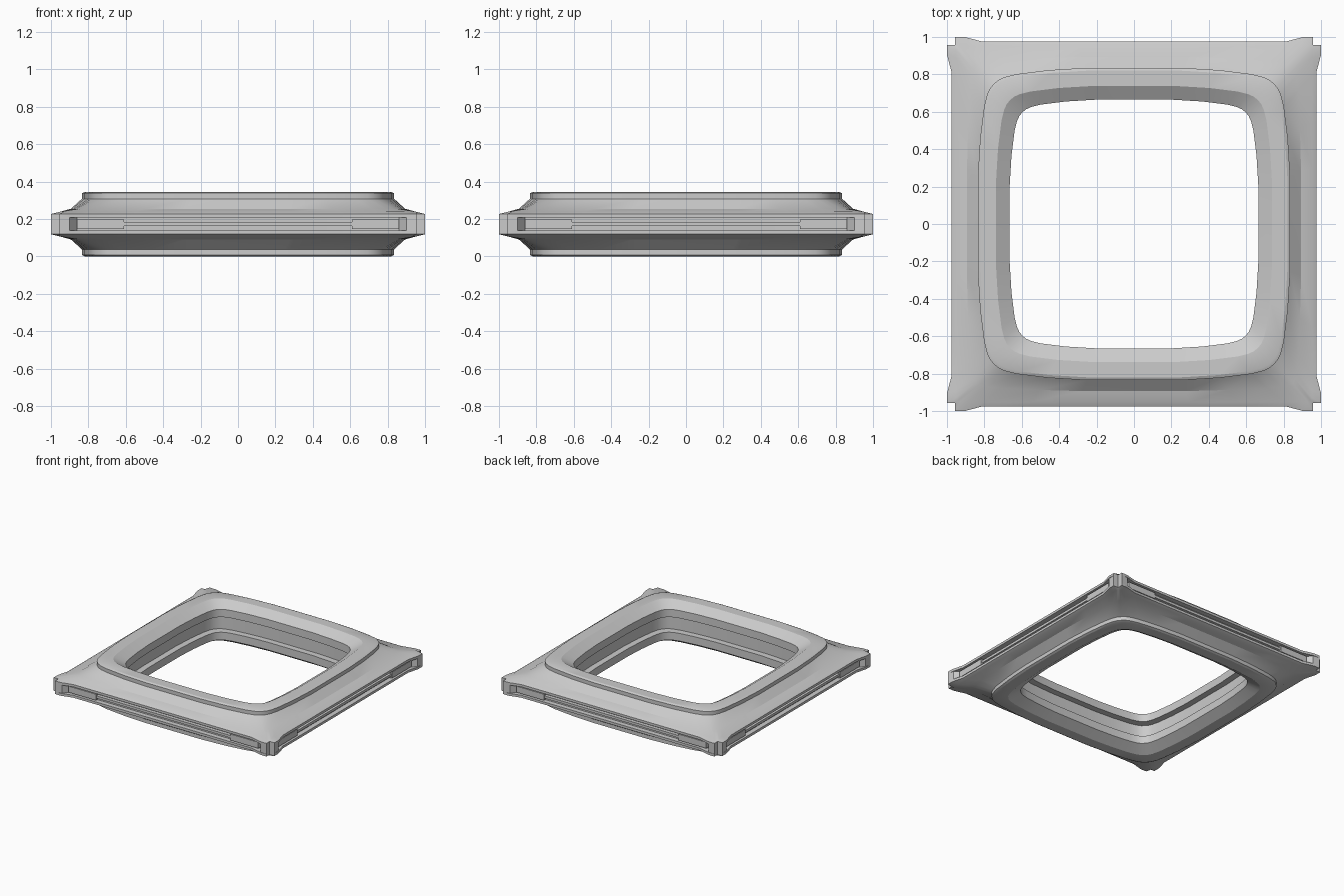
import bpy, bmesh, math

if "Cube" in bpy.data.objects:
    bpy.data.objects.remove(bpy.data.objects["Cube"])

MID = 0.1725   # mid-height of the symmetric frame

# one-eighth outlines (x, y), last point on the diagonal
SOFT = [(1, .3), (.985, .55), (.96, .75), (.94, .83), (.92, .872), (.897, .897)]
SQUARE = [(.952, .3), (.952, .55), (.952, .8), (.952, .89), (.952, .93), (.952, .952)]
FLANGE = [(.975, .3), (.975, .55), (.975, .81), (1, .905), (1, .957), (.957, .957)]
GROOVE = [(.935, .3), (.935, .55), (.94, .86), (.995, .9), (1, .957), (.957, .957)]


def scaled(shape, s):
    return [(x * s, y * s) for x, y in shape]


def blend(a, b, t):
    return [(p[0] + (q[0] - p[0]) * t, p[1] + (q[1] - p[1]) * t) for p, q in zip(a, b)]


def full_loop(octant):
    quarter = octant + [(y, x) for x, y in reversed(octant[:-1])]
    pts = []
    for k in range(4):
        c, s = round(math.cos(k * math.pi / 2)), round(math.sin(k * math.pi / 2))
        pts += [(x * c - y * s, x * s + y * c) for x, y in quarter]
    return pts


def finish(bm, name, angle=25):
    bmesh.ops.recalc_face_normals(bm, faces=bm.faces[:])
    me = bpy.data.meshes.new(name)
    bm.to_mesh(me)
    bm.free()
    ob = bpy.data.objects.new(name, me)
    bpy.context.collection.objects.link(ob)
    bpy.ops.object.select_all(action='DESELECT')
    ob.select_set(True)
    bpy.context.view_layer.objects.active = ob
    bpy.ops.object.shade_smooth_by_angle(angle=math.radians(angle))
    return ob


# upper half section, from the outer groove over the rim to the inner groove
rim = scaled(SOFT, .835)
upper = [
    (GROOVE, .034), (FLANGE, .034), (FLANGE, .054), (SQUARE, .066),
    (blend(SQUARE, rim, .5), .082), (rim, .135), (rim, .165),
    (scaled(SOFT, .82), .1725), (scaled(SOFT, .738), .1725),
    (scaled(SOFT, .665), .125), (scaled(SOFT, .665), .062), (scaled(SOFT, .715), .062),
]
section = upper + [(shape, -h) for shape, h in reversed(upper)]

# main frame: closed loft
bm = bmesh.new()
rings = [[bm.verts.new((x, y, MID + h)) for x, y in full_loop(shape)] for shape, h in section]
for i, a in enumerate(rings):
    b = rings[(i + 1) % len(rings)]
    n = len(a)
    for j in range(n):
        bm.faces.new((a[j], a[(j + 1) % n], b[(j + 1) % n], b[j]))
finish(bm, "window_frame")


def side_boxes(name, boxes):
    """Boxes given as (along, length, height, outer face), repeated on four sides."""
    bm = bmesh.new()
    for k in range(4):
        for along, length, height, face in boxes:
            vs = bmesh.ops.create_cube(bm, size=1)['verts']
            bmesh.ops.scale(bm, vec=(face - .92, length, height), verts=vs)
            bmesh.ops.translate(bm, vec=((face + .92) / 2, along, MID), verts=vs)
            c, s = round(math.cos(k * math.pi / 2)), round(math.sin(k * math.pi / 2))
            for v in vs:
                v.co.x, v.co.y = v.co.x * c - v.co.y * s, v.co.x * s + v.co.y * c
    finish(bm, name)


# thin rail in each edge groove and the blocks at its ends
side_boxes("edge_rails", [(0, 1.24, .02, .962)])
side_boxes("rail_end_blocks", [(-.735, .25, .05, .968), (.735, .25, .05, .968)])
